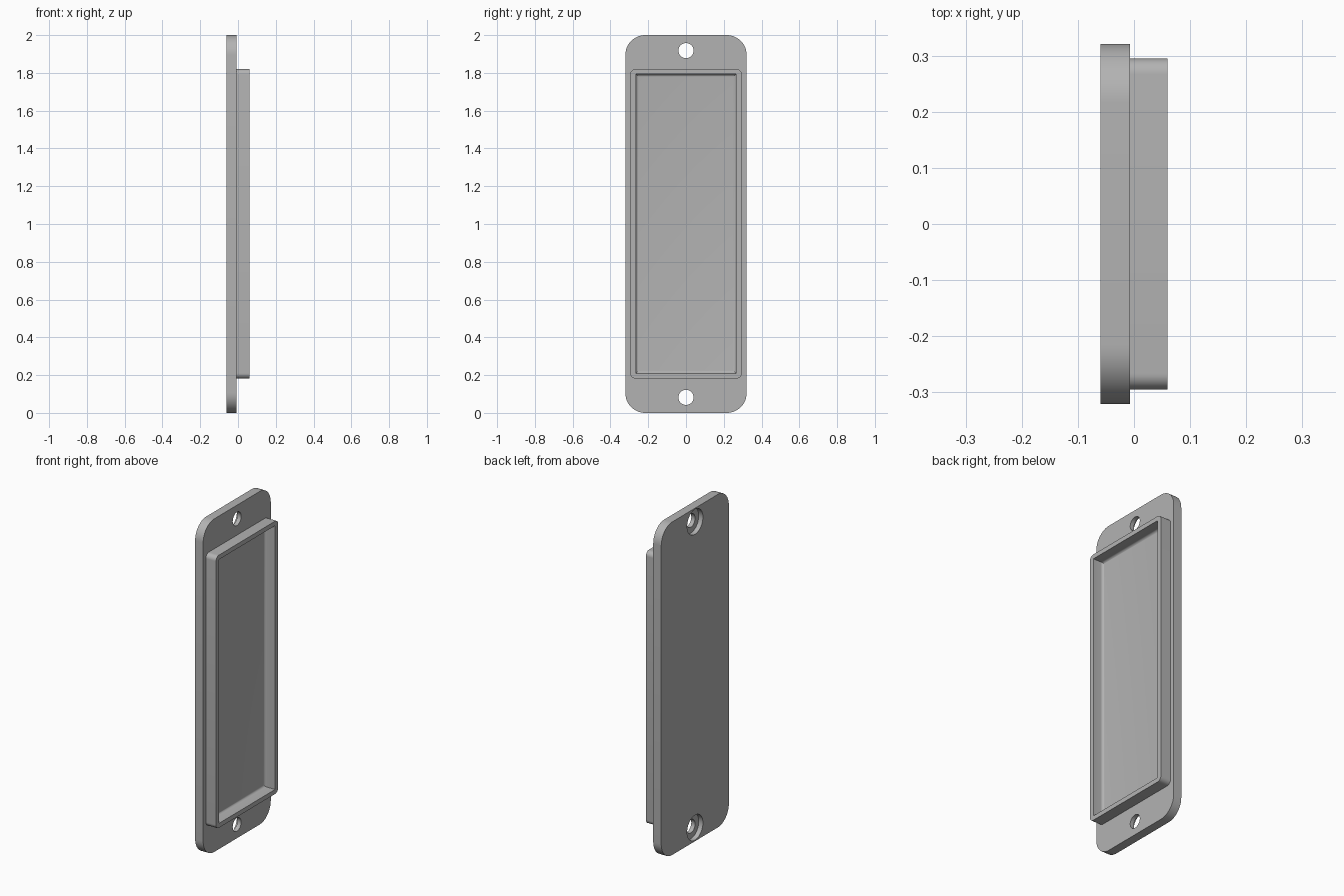
import bpy, bmesh, math
from mathutils import Matrix, Vector

if "Cube" in bpy.data.objects:
    bpy.data.objects.remove(bpy.data.objects["Cube"])

grey = bpy.data.materials.new("plain_grey")
grey.use_nodes = True
colour = (0.45, 0.45, 0.45, 1)
grey.diffuse_color = colour
grey.node_tree.nodes["Principled BSDF"].inputs["Base Color"].default_value = colour


def make_object(name, bm):
    bmesh.ops.recalc_face_normals(bm, faces=bm.faces)
    mesh = bpy.data.meshes.new(name)
    bm.to_mesh(mesh)
    bm.free()
    mesh.materials.append(grey)
    obj = bpy.data.objects.new(name, mesh)
    bpy.context.collection.objects.link(obj)
    return obj


def panel(name, x0, x1, half_y, z0, z1, radius, pick, segments):
    """Box between x0 and x1 whose picked edges are rounded."""
    bm = bmesh.new()
    bmesh.ops.create_cube(bm, size=1)
    for v in bm.verts:
        v.co = Vector((x1 if v.co.x > 0 else x0,
                       half_y * 2 * v.co.y,
                       z1 if v.co.z > 0 else z0))
    edges = [e for e in bm.edges if pick(*[v.co for v in e.verts])]
    bmesh.ops.bevel(bm, geom=edges, offset=radius, segments=segments,
                    profile=0.5, affect='EDGES')
    return make_object(name, bm)


def disc(name, radius, x0, x1, z):
    bm = bmesh.new()
    turn = Matrix.Translation(((x0 + x1) / 2, 0, z)) @ Matrix.Rotation(math.pi / 2, 4, 'Y')
    bmesh.ops.create_cone(bm, cap_ends=True, segments=48, radius1=radius,
                          radius2=radius, depth=x1 - x0, matrix=turn)
    return make_object(name, bm)


def combine(target, other, operation):
    other.hide_render = True
    mod = target.modifiers.new(operation.lower(), 'BOOLEAN')
    mod.operation = operation
    mod.solver = 'EXACT'
    mod.object = other
    bpy.context.view_layer.objects.active = target
    bpy.ops.object.modifier_apply(modifier=mod.name)
    bpy.data.objects.remove(other)


def corner(a, b):
    return abs(a.x - b.x) > 0.01


def floor_edge(a, b):
    return a.x < 0 and b.x < 0


# Mounting plate with a raised rectangular rim
plate = panel("mounting_plate", -0.06, -0.007, 0.321, 0, 2, 0.105, corner, 12)
rim = panel("raised_rim", -0.03, 0.06, 0.295, 0.182, 1.82, 0.028, corner, 8)
combine(plate, rim, 'UNION')

# Shallow pocket with a filleted floor
pocket = panel("pocket_cutter", -0.007, 0.1, 0.266, 0.209, 1.793, 0.015, floor_edge, 6)
combine(plate, pocket, 'DIFFERENCE')

# Screw holes, counterbored from the back of the plate
for z in (0.082, 1.918):
    combine(plate, disc("counterbore_cutter", 0.075, -0.1, -0.032, z), 'DIFFERENCE')
    combine(plate, disc("screw_hole_cutter", 0.04, -0.1, 0.1, z), 'DIFFERENCE')

# Smooth rounded corners, keep sharp edges
bpy.ops.object.select_all(action='DESELECT')
plate.select_set(True)
bpy.context.view_layer.objects.active = plate
bpy.ops.object.shade_smooth_by_angle(angle=math.radians(30))
